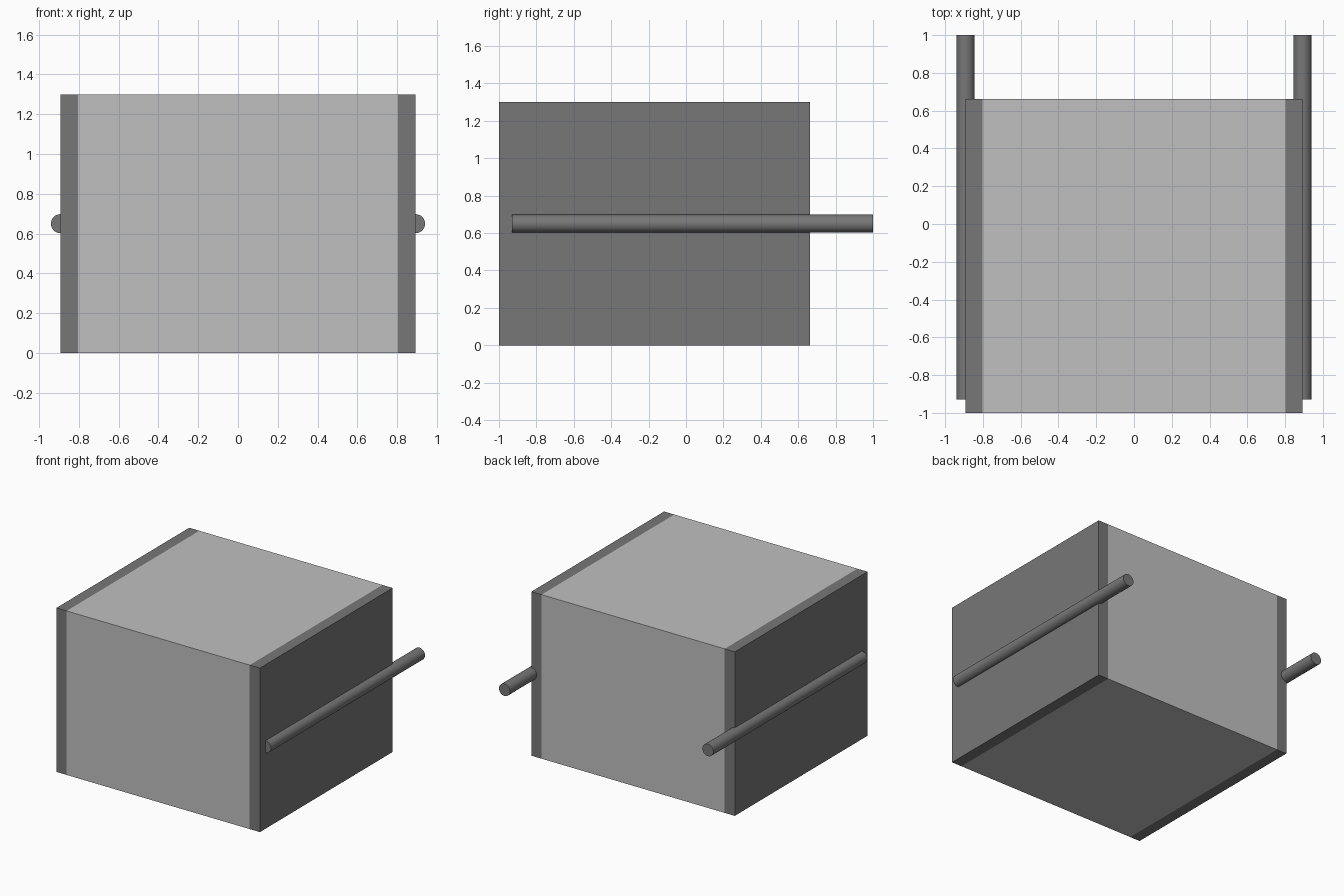
import bpy, bmesh, math
from mathutils import Matrix

cube = bpy.data.objects.get("Cube")
if cube:
    bpy.data.objects.remove(cube, do_unlink=True)


def material(name, value):
    mat = bpy.data.materials.new(name)
    mat.use_nodes = True
    color = (value, value, value, 1.0)
    mat.diffuse_color = color
    bsdf = next(n for n in mat.node_tree.nodes if n.type == 'BSDF_PRINCIPLED')
    bsdf.inputs["Base Color"].default_value = color
    return mat


light_grey = material("light_grey", 0.53)
dark_grey = material("dark_grey", 0.185)


def add_object(name, bm, mats):
    mesh = bpy.data.meshes.new(name)
    bm.to_mesh(mesh)
    bm.free()
    for mat in mats:
        mesh.materials.append(mat)
    obj = bpy.data.objects.new(name, mesh)
    bpy.context.collection.objects.link(obj)
    return obj


HALF_WIDTH, BAND_X = 0.892, 0.803
FRONT, BACK, HEIGHT = -1.0, 0.663, 1.30

# Box body: cut near both sides so the side slabs can be dark
bm = bmesh.new()
bmesh.ops.create_cube(bm, size=1.0)
bmesh.ops.scale(bm, vec=(2 * HALF_WIDTH, BACK - FRONT, HEIGHT), verts=bm.verts)
bmesh.ops.translate(bm, vec=(0, (FRONT + BACK) / 2, HEIGHT / 2), verts=bm.verts)
for x in (-BAND_X, BAND_X):
    bmesh.ops.bisect_plane(bm, geom=bm.verts[:] + bm.edges[:] + bm.faces[:],
                           plane_co=(x, 0, 0), plane_no=(1, 0, 0))
for face in bm.faces:
    face.material_index = int(abs(face.calc_center_median().x) > BAND_X)
add_object("box_body", bm, [light_grey, dark_grey])

# Carrying poles: half sunk into each side, sticking out at the back
POLE_RADIUS, POLE_FRONT, POLE_BACK = 0.048, -0.93, 1.0
for side, sign in (("left", 1), ("right", -1)):
    bm = bmesh.new()
    bmesh.ops.create_cone(bm, cap_ends=True, segments=32, radius1=POLE_RADIUS,
                          radius2=POLE_RADIUS, depth=POLE_BACK - POLE_FRONT)
    place = Matrix.Translation((sign * HALF_WIDTH, (POLE_FRONT + POLE_BACK) / 2, HEIGHT / 2))
    bmesh.ops.transform(bm, matrix=place @ Matrix.Rotation(math.pi / 2, 4, 'X'), verts=bm.verts)
    # Smooth along the pole, with crisp flat ends
    for face in bm.faces:
        face.smooth = len(face.verts) == 4
    for edge in bm.edges:
        edge.smooth = edge.calc_face_angle(0) < math.radians(30)
    add_object(side + "_pole", bm, [dark_grey])
